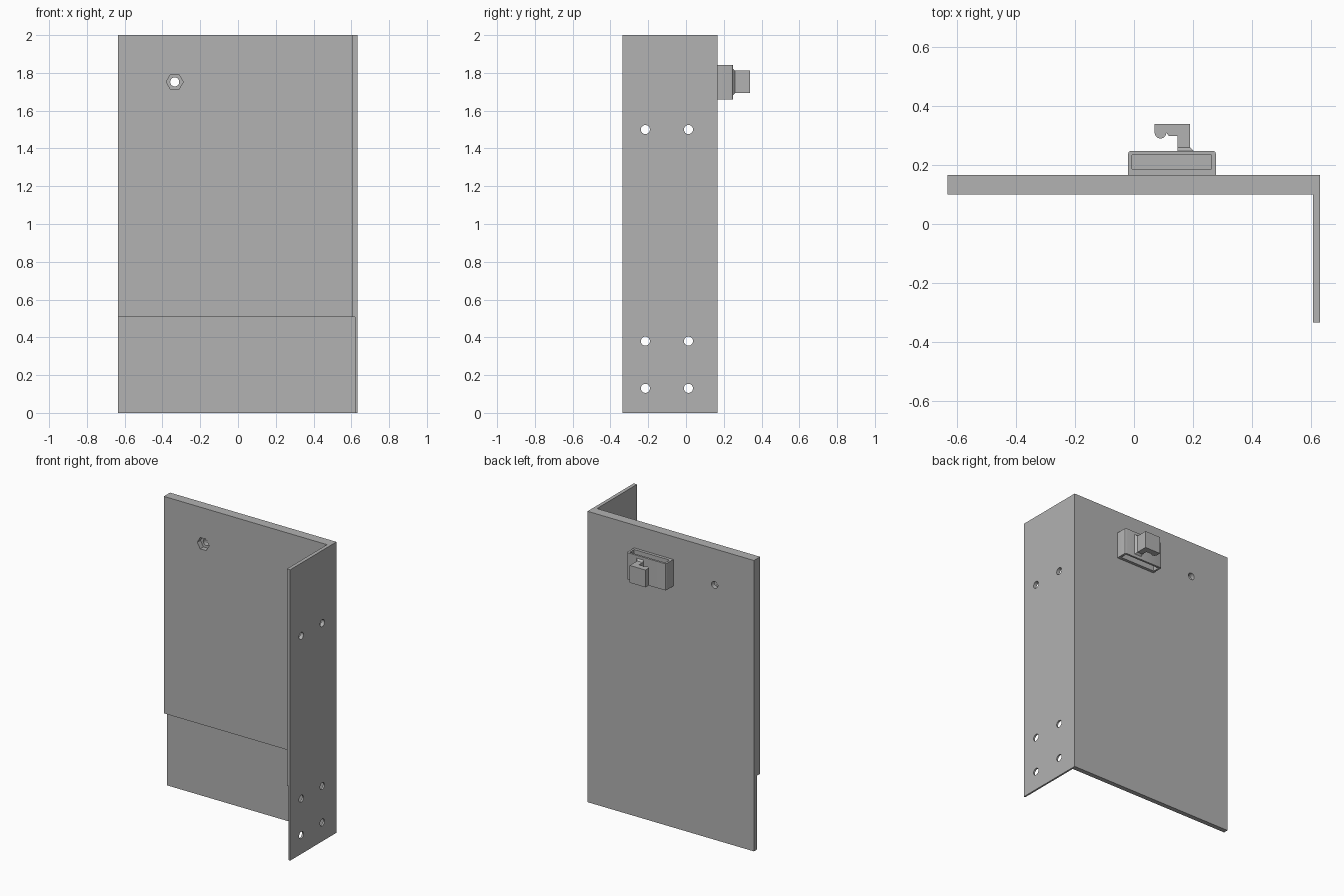
import bpy, bmesh, math
from mathutils import Matrix

default = bpy.data.objects.get("Cube")
if default:
    bpy.data.objects.remove(default, do_unlink=True)

grey = bpy.data.materials.new("plain grey")
grey.use_nodes = True
GREY = (0.445, 0.445, 0.445, 1)
grey.diffuse_color = GREY
grey.node_tree.nodes["Principled BSDF"].inputs["Base Color"].default_value = GREY


def finish(name, bm):
    bmesh.ops.recalc_face_normals(bm, faces=bm.faces)
    mesh = bpy.data.meshes.new(name)
    bm.to_mesh(mesh)
    bm.free()
    mesh.materials.append(grey)
    obj = bpy.data.objects.new(name, mesh)
    bpy.context.collection.objects.link(obj)
    return obj


def box(name, x, y, z):
    bm = bmesh.new()
    bmesh.ops.create_cube(bm, size=1)
    for v in bm.verts:
        v.co = [lo + (c + 0.5) * (hi - lo) for c, (lo, hi) in zip(v.co, (x, y, z))]
    return finish(name, bm)


def rod(name, centre, radius, length, axis, sides=32):
    bm = bmesh.new()
    turn = Matrix.Rotation(math.pi / 2, 4, "Y" if axis == "X" else "X")
    bmesh.ops.create_cone(bm, cap_ends=True, segments=sides, radius1=radius,
                          radius2=radius, depth=length,
                          matrix=Matrix.Translation(centre) @ turn)
    return finish(name, bm)


def prism(name, profile, z0, z1):
    bm = bmesh.new()
    face = bm.faces.new([bm.verts.new((x, y, z0)) for x, y in profile])
    out = bmesh.ops.extrude_face_region(bm, geom=[face])
    for v in out["geom"]:
        if isinstance(v, bmesh.types.BMVert):
            v.co.z = z1
    return finish(name, bm)


def cut(obj, cutters):
    for c in cutters:
        mod = obj.modifiers.new("cut", "BOOLEAN")
        mod.operation, mod.solver, mod.object = "DIFFERENCE", "EXACT", c
    bake(obj)
    for c in cutters:
        bpy.data.objects.remove(c, do_unlink=True)


def bake(obj):
    bpy.context.view_layer.update()
    graph = bpy.context.evaluated_depsgraph_get()
    mesh = bpy.data.meshes.new_from_object(obj.evaluated_get(graph))
    obj.modifiers.clear()
    obj.data = mesh


def smooth(obj):
    bpy.ops.object.select_all(action="DESELECT")
    obj.select_set(True)
    bpy.context.view_layer.objects.active = obj
    bpy.ops.object.shade_smooth_by_angle(angle=math.radians(30))


# Angled plate: a block hollowed to an L, thinner along the bottom
plate = box("angled_plate", (-0.634, 0.632), (-0.335, 0.167), (0, 2))
cutters = [box("inner_space", (-1, 0.607), (-1, 0.1), (-1, 3)),
           box("lower_rebate", (-1, 0.62), (-1, 0.134), (-1, 0.508))]
# Screw holes in the side flange
for y in (-0.215, 0.013):
    for z in (0.13, 0.38, 1.5):
        cutters.append(rod("screw_hole", (0.62, y, z), 0.024, 0.2, "X"))
# Bolt hole with a hexagonal nut pocket in the front
bolt_x, bolt_z = -0.335, 1.752
cutters.append(rod("bolt_hole", (bolt_x, 0.13, bolt_z), 0.024, 0.3, "Y"))
nut = rod("nut_pocket", (0, 0, 0), 0.045, 0.1, "Y", 6)
nut.data.transform(Matrix.Translation((bolt_x, 0.085, bolt_z))
                   @ Matrix.Rotation(math.pi / 6, 4, "Y"))
cutters.append(nut)
cut(plate, cutters)
smooth(plate)

# Latch housing with softened rear edges and a pocket at each end
housing = box("latch_housing", (-0.02, 0.278), (0.16, 0.248), (1.66, 1.843))
bm = bmesh.new()
bm.from_mesh(housing.data)
rear = [e for e in bm.edges if all(v.co.y > 0.2 for v in e.verts)
        and abs(e.verts[0].co.z - e.verts[1].co.z) > 0.1]
bmesh.ops.bevel(bm, geom=rear, offset=0.01, segments=3, profile=0.5, affect="EDGES")
bm.to_mesh(housing.data)
bm.free()
cut(housing, [box("pocket", (-0.006, 0.263), (0.187, 0.234), zs)
              for zs in ((1.6, 1.74), (1.76, 1.9))])
smooth(housing)

# Hook with a rounded tip
tip = [(0.09 + 0.02 * math.cos(a), 0.31 + 0.02 * math.sin(a))
       for a in [math.pi + i * math.pi / 8 for i in range(9)]]
hook = prism("latch_hook", [(0.19, 0.24), (0.19, 0.34), (0.07, 0.34)] + tip
             + [(0.118, 0.299), (0.148, 0.299), (0.148, 0.24)], 1.693, 1.812)
smooth(hook)

# Flared root where the hook meets the housing
root = box("hook_root", (0.148, 0.205), (0.245, 0.26), (1.678, 1.827))
for v in root.data.vertices:
    if v.co.y > 0.25:
        v.co.x = min(v.co.x, 0.19)
        v.co.z = max(1.693, min(v.co.z, 1.812))
